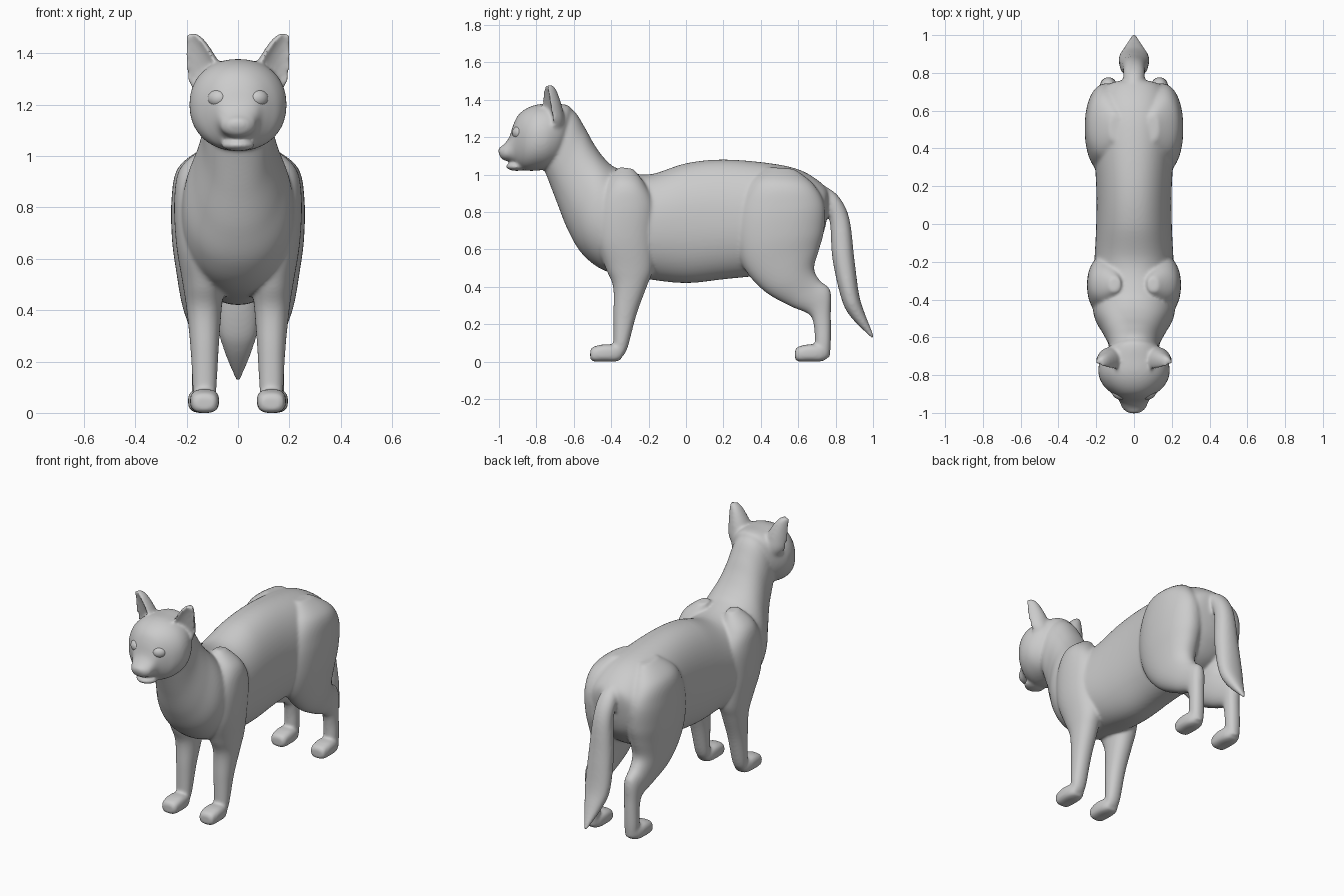
import bpy, bmesh, math
from mathutils import Vector, Matrix

bm = bmesh.new()
N = 64


def skin(rings):
    """Bridge a list of closed point rings and cap both ends."""
    vs = [[bm.verts.new(p) for p in r] for r in rings]
    n = len(vs[0])
    faces = [bm.faces.new((a[i], a[(i + 1) % n], b[(i + 1) % n], b[i]))
             for a, b in zip(vs, vs[1:]) for i in range(n)]
    faces += [bm.faces.new(vs[0][::-1]), bm.faces.new(vs[-1])]
    bmesh.ops.recalc_face_normals(bm, faces=faces)


def spline(rows, steps=6):
    """Catmull-Rom interpolation of parameter rows."""
    v = [Vector(r) for r in rows]
    v = [v[0]] + v + [v[-1]]
    out = []
    for i in range(1, len(v) - 2):
        a, b, c, d = v[i - 1:i + 3]
        for k in range(steps):
            t = k / steps
            out.append(0.5 * (2 * b + (c - a) * t + (2 * a - 5 * b + 4 * c - d) * t * t
                              + (3 * b - a - 3 * c + d) * t ** 3))
    return out + [v[-2]]


def loft(rows, side=1, power=0.92):
    """Rows: y,z of one edge, y,z of opposite edge, half width, x centre."""
    rings = []
    for y1, z1, y2, z2, w, x in spline([tuple(r) + (0,) * (6 - len(r)) for r in rows]):
        ring = []
        for i in range(N):
            t = 2 * math.pi * i / N
            c = math.copysign(abs(math.cos(t)) ** power, math.cos(t))
            s = math.copysign(abs(math.sin(t)) ** power, math.sin(t))
            ring.append((side * (x + w * s), (y1 + y2) / 2 + (y1 - y2) / 2 * c,
                         (z1 + z2) / 2 + (z1 - z2) / 2 * c))
        rings.append(ring)
    skin(rings)


def blob(loc, size):
    bmesh.ops.create_uvsphere(bm, u_segments=24, v_segments=16, radius=1,
                              matrix=Matrix.Translation(loc) @ Matrix.Diagonal((*size, 1)))


# torso and neck
loft([(.77, .88, .745, .72, .05), (.74, .94, .71, .63, .16), (.62, 1.02, .62, .53, .21),
      (.45, 1.06, .45, .47, .215), (.2, 1.08, .2, .44, .2), (0, 1.06, 0, .42, .2),
      (-.2, 1.0, -.2, .44, .21), (-.36, 1.03, -.42, .48, .22), (-.43, 1.08, -.55, .57, .21),
      (-.49, 1.16, -.63, .70, .17), (-.54, 1.25, -.69, .85, .14), (-.6, 1.34, -.74, .98, .13),
      (-.68, 1.36, -.78, 1.08, .11)])
# head and muzzle
loft([(-.60, 1.32, -.66, 1.15, .06), (-.63, 1.37, -.68, 1.06, .135), (-.72, 1.377, -.74, 1.03, .182),
      (-.79, 1.375, -.81, 1.02, .187), (-.85, 1.355, -.86, 1.022, .162), (-.895, 1.32, -.89, 1.035, .123),
      (-.922, 1.27, -.915, 1.055, .092), (-.945, 1.2, -.943, 1.07, .075), (-.975, 1.16, -.97, 1.075, .064),
      (-.998, 1.145, -.988, 1.085, .042), (-1.005, 1.125, -.998, 1.105, .02)])
# chin
blob((0, -.905, 1.043), (.066, .058, .024))
# tail
loft([(.72, .95, .68, .82, .05), (.81, .89, .742, .81, .057), (.872, .77, .77, .74, .06),
      (.9, .55, .783, .55, .076), (.925, .36, .83, .34, .08), (.955, .26, .88, .24, .057),
      (1.008, .13, .992, .125, .01)])

paw = [(-.512, .06, -.512, .015, .036), (-.498, .078, -.498, .001, .05), (-.44, .092, -.44, 0, .057),
       (-.38, .088, -.38, 0, .052), (-.335, .07, -.35, .008, .036)]
for s in (1, -1):
    # front leg and shoulder
    loft([(-.36, 1.04, -.28, 1.03, .03, .1), (-.42, .96, -.22, .95, .086, .138),
          (-.475, .83, -.17, .84, .098, .15), (-.48, .65, -.17, .67, .095, .146),
          (-.43, .5, -.175, .5, .08, .135), (-.39, .4, -.21, .4, .068, .132),
          (-.388, .25, -.265, .25, .055, .13), (-.388, .1, -.31, .08, .046, .13),
          (-.39, .06, -.335, .03, .04, .13)], s)
    # hind leg and haunch
    loft([(.44, 1.04, .58, 1.03, .03, .1), (.35, .96, .68, .95, .088, .145), (.28, .82, .74, .84, .112, .147),
          (.265, .65, .738, .70, .117, .14), (.31, .50, .712, .60, .1, .14),
          (.42, .375, .685, .5, .08, .14), (.56, .295, .715, .435, .06, .135),
          (.66, .25, .772, .38, .048, .135), (.685, .18, .775, .25, .043, .135),
          (.69, .09, .775, .1, .043, .137), (.70, .03, .768, .02, .036, .137)], s)
    # paws
    loft([(*r, .13) for r in paw], s, .7)
    loft([(a + 1.095, b, c + 1.095, d, w, .138) for a, b, c, d, w in paw], s, .7)
    # cupped ear
    ca, sa = math.cos(.42), math.sin(.42)
    rings = []
    for x, y, z, w, d in spline([(.1, -.715, 1.23, .06, .06), (.122, -.725, 1.29, .073, .075),
                                 (.135, -.733, 1.35, .067, .075), (.152, -.735, 1.41, .05, .06),
                                 (.168, -.735, 1.455, .033, .042), (.18, -.732, 1.478, .016, .022)]):
        arc = [math.pi * i / 16 for i in range(17)]
        pts = [(w * math.cos(t), d * math.sin(t)) for t in arc]
        pts += [(w * .97 * math.cos(t), .35 * d * math.sin(t) - .022) for t in arc[::-1]]
        rings.append([(s * (x + u * ca - v * sa), y + u * sa + v * ca, z) for u, v in pts])
    skin(rings)

# fuse everything into one smooth skin
me = bpy.data.meshes.new("cat_body")
bm.to_mesh(me)
bm.free()
body = bpy.data.objects.new("cat_body", me)
bpy.context.collection.objects.link(body)
rm = body.modifiers.new("fuse", 'REMESH')
rm.mode = 'VOXEL'
rm.voxel_size = 0.008
rm.use_smooth_shade = True
sm = body.modifiers.new("soften", 'SMOOTH')
sm.factor = 0.5
sm.iterations = 14

# eyes
for s, side in ((1, "left"), (-1, "right")):
    bpy.ops.mesh.primitive_uv_sphere_add(segments=32, ring_count=16, radius=1,
                                         location=(s * .079, -.893, 1.224),
                                         rotation=(0, 0, s * .6))
    eye = bpy.context.object
    eye.name = "eye_" + side
    eye.scale = (.042, .034, .035)
    bpy.ops.object.shade_smooth()
